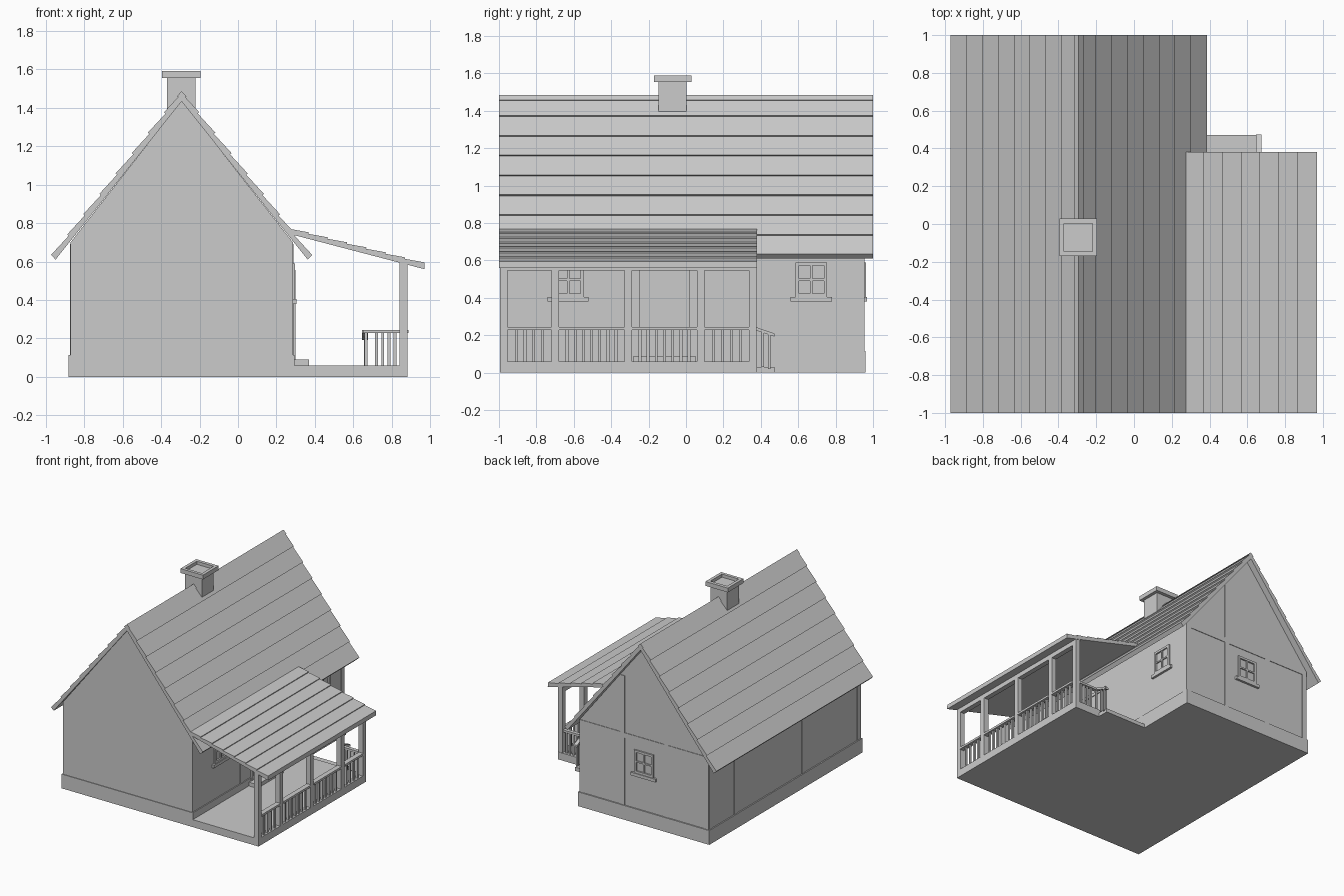
import bpy, bmesh, math
from mathutils import Vector

if "Cube" in bpy.data.objects:
    bpy.data.objects.remove(bpy.data.objects["Cube"])


def finish(bm, name):
    bmesh.ops.recalc_face_normals(bm, faces=bm.faces)
    me = bpy.data.meshes.new(name)
    bm.to_mesh(me)
    bm.free()
    ob = bpy.data.objects.new(name, me)
    bpy.context.collection.objects.link(ob)
    return ob


def add_box(bm, x0, x1, y0, y1, z0, z1):
    vs = bmesh.ops.create_cube(bm, size=1)["verts"]
    for v in vs:
        v.co = Vector((x0 if v.co.x < 0 else x1,
                       y0 if v.co.y < 0 else y1,
                       z0 if v.co.z < 0 else z1))


def boxes(name, *items):
    bm = bmesh.new()
    for b in items:
        add_box(bm, *b)
    return finish(bm, name)


def extrude_y(name, pts, y0, y1):
    """Extrude an (x, z) profile along y."""
    bm = bmesh.new()
    f = bm.faces.new([bm.verts.new((x, y0, z)) for x, z in pts])
    r = bmesh.ops.extrude_face_region(bm, geom=[f])
    vs = [g for g in r["geom"] if isinstance(g, bmesh.types.BMVert)]
    bmesh.ops.translate(bm, verts=vs, vec=(0, y1 - y0, 0))
    return finish(bm, name)


def courses(a, b, n, step):
    """Saw-tooth line of n overlapping boards from a down to b (x, z)."""
    a, b = Vector(a), Vector(b)
    d = (b - a).normalized()
    up = Vector((-d.y, d.x))
    pts = []
    for i in range(n):
        pts.append(tuple(a.lerp(b, i / n)))
        pts.append(tuple(a.lerp(b, (i + 1) / n) + up * step))
    return pts


RX = -0.293            # ridge x
WL, WR = -0.87, 0.285  # wall faces
FY, BY = -0.99, 0.95   # gable wall faces

# Base and walls
boxes("foundation", (-0.88, 0.293, -0.995, 0.96, 0, 0.115))
extrude_y("house_walls", [(WL, 0.11), (WR, 0.11), (WR, 0.70), (RX, 1.435), (WL, 0.70)], FY, BY)

# Main roof: stepped boards, both slopes
right = courses((RX, 1.475), (0.378, 0.628), 8, 0.01)
right += [(0.362, 0.61)]
left = [(2 * RX - x, z) for x, z in reversed(right)]
extrude_y("main_roof", right + [(RX, 1.432)] + left[:-1], -1.0, 1.0)
extrude_y("ridge_cap", [(RX, 1.485), (RX + 0.025, 1.458), (RX, 1.45), (RX - 0.025, 1.458)], -1.0, 1.0)

# Porch roof
top = courses((0.265, 0.77), (0.967, 0.588), 7, 0.008)
extrude_y("porch_roof", top + [(0.97, 0.56), (0.262, 0.745)], -1.0, 0.38)

# Chimney with open cap
boxes("chimney", (-0.37, -0.22, -0.147, 0.003, 1.25, 1.565))
boxes("chimney_cap",
      (-0.395, -0.195, -0.17, -0.145, 1.555, 1.59),
      (-0.395, -0.195, 0.003, 0.03, 1.555, 1.59),
      (-0.395, -0.37, -0.145, 0.003, 1.555, 1.59),
      (-0.22, -0.195, -0.145, 0.003, 1.555, 1.59))

# Porch deck, steps
boxes("porch_deck", (0.29, 0.88, -0.995, 0.38, 0, 0.06))
boxes("porch_step", (0.29, 0.66, 0.38, 0.472, 0, 0.03))
boxes("door_step", (0.285, 0.37, -0.28, 0.05, 0.06, 0.09))

# Posts and top beam
post_y = [-0.975, -0.70, -0.31, 0.08, 0.357]
boxes("porch_posts", *[(0.84, 0.88, y - 0.02, y + 0.02, 0.06, 0.6) for y in post_y])
boxes("porch_beam", (0.84, 0.88, -0.995, 0.377, 0.547, 0.59))

# Railing between posts
parts = []
for a, b in zip(post_y[:-1], post_y[1:]):
    a, b = a + 0.02, b - 0.02
    parts.append((0.845, 0.885, a, b, 0.228, 0.245))
    n = round((b - a) / 0.045)
    for i in range(1, n):
        y = a + (b - a) * i / n
        parts.append((0.855, 0.87, y - 0.0075, y + 0.0075, 0.06, 0.23))
boxes("side_railing", *parts)

# Railing at the back end of the porch
parts = [(0.65, 0.84, 0.342, 0.372, 0.228, 0.245)]
for x in (0.665, 0.72, 0.752, 0.785, 0.815):
    parts.append((x - 0.0075, x + 0.0075, 0.35, 0.365, 0.06, 0.23))
boxes("end_railing", *parts)

# Sloping step handrail
bm = bmesh.new()
for y, z in ((0.41, 0.22), (0.445, 0.208)):
    add_box(bm, 0.655, 0.669, y - 0.007, y + 0.007, 0.03 if y < 0.43 else 0.02, z)
n0 = len(bm.verts)
add_box(bm, 0.645, 0.675, 0.37, 0.473, 0.228, 0.245)
for v in list(bm.verts)[n0:]:
    v.co.z -= (v.co.y - 0.37) * 0.34
finish(bm, "step_railing")


def window(name, loc, rot):
    """Four-pane window built facing -y, then turned."""
    w, z0, z1, t = 0.085, 0.405, 0.59, 0.018
    zm = (z0 + z1) / 2
    ob = boxes(name,
               (-w, -w + t, -0.012, 0.01, z0, z1), (w - t, w, -0.012, 0.01, z0, z1),
               (-w + t, w - t, -0.012, 0.01, z1 - t, z1), (-w + t, w - t, -0.012, 0.01, z0, z0 + t),
               (-0.006, 0.006, -0.009, 0.01, z0 + t, z1 - t),
               (-w + t, w - t, -0.009, 0.01, zm - 0.006, zm + 0.006),
               (-0.11, 0.11, -0.018, 0.01, z0 - 0.025, z0))
    ob.location = loc
    ob.rotation_euler.z = rot


window("back_window", (RX, BY, 0), math.pi)
window("side_window", (WR, 0.67, 0), math.pi / 2)
window("porch_window", (WR, -0.63, 0), math.pi / 2)

# Front door on the porch
boxes("door", (0.28, 0.292, -0.225, -0.005, 0.09, 0.53))
boxes("door_frame", (0.28, 0.298, -0.25, -0.225, 0.09, 0.555),
      (0.28, 0.298, -0.005, 0.02, 0.09, 0.555), (0.28, 0.298, -0.225, -0.005, 0.53, 0.555))

# Shallow timber boards on back gable and long walls
e = 0.004
back = [(WL, WR, BY - 0.01, BY + e, 0.66, 0.70)]
for x in (WL + 0.02, WR - 0.02):
    back.append((x - 0.02, x + 0.02, BY - 0.01, BY + e, 0.115, 0.66))
for x in (-0.49, -0.10):
    back.append((x - 0.02, x + 0.02, BY - 0.01, BY + e, 0.115, 0.66))
    back.append((x - 0.02, x + 0.02, BY - 0.01, BY + e, 0.70, 1.16))
boxes("back_timbers", *back)
boxes("left_timbers", *[(WL - e, WL + 0.01, y - 0.02, y + 0.02, 0.115, 0.69)
                        for y in (0.93, 0.61, 0.14, -0.25, -0.62, -0.96)])
boxes("right_timbers", *[(WR - 0.01, WR + e, y - 0.02, y + 0.02, 0.115, 0.69)
                         for y in (0.93, 0.42, -0.36)])
